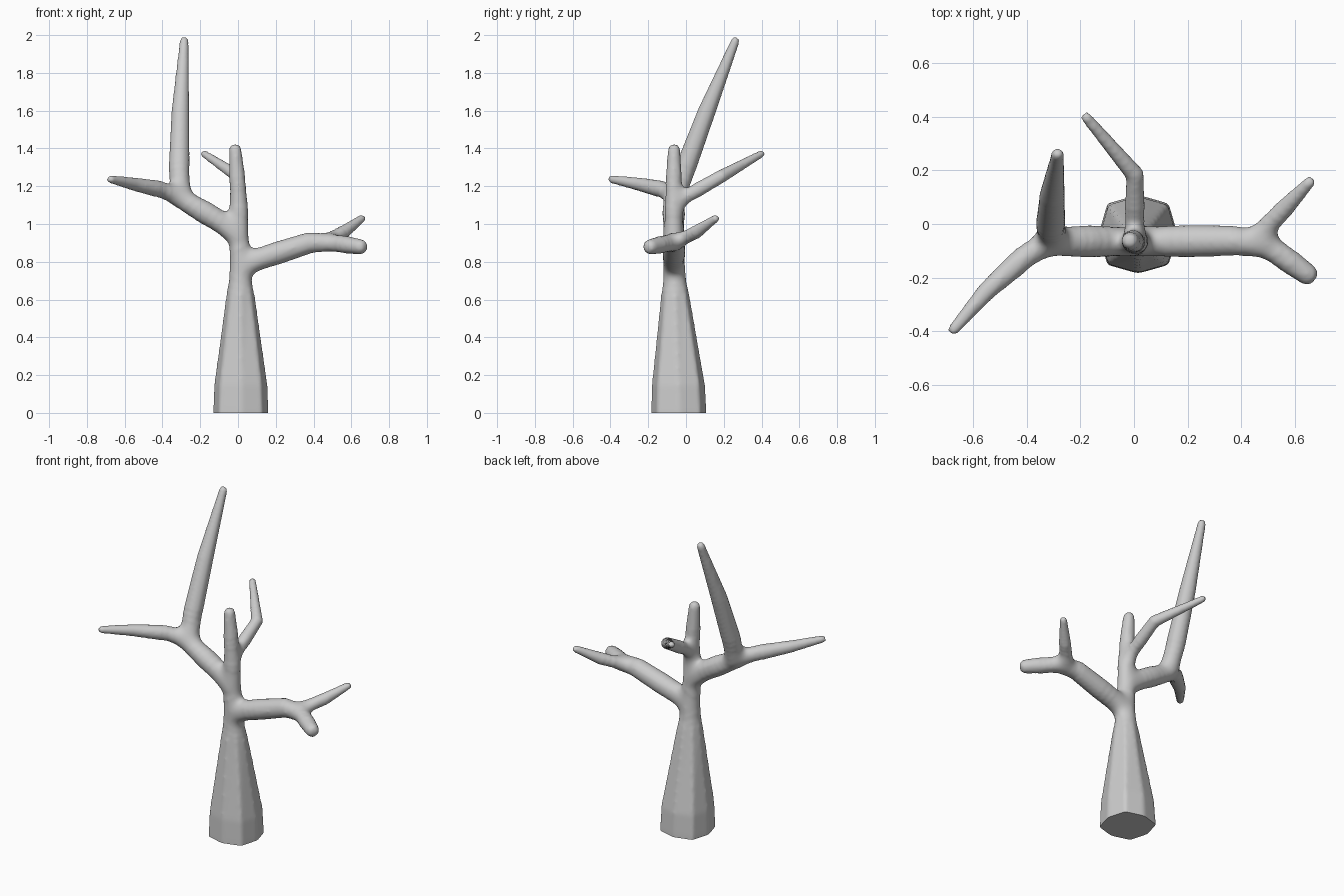
import bpy, bmesh, math
from mathutils import Vector

if "Cube" in bpy.data.objects:
    bpy.data.objects.remove(bpy.data.objects["Cube"])

# Each limb: (x, y, z, radius) along its centre line
TRUNK = [(.015, -.038, -.06, .147), (.015, -.038, .02, .147), (.015, -.04, .15, .142),
         (.013, -.06, .70, .066), (.008, -.065, .90, .057), (.003, -.065, 1.15, .052),
         (-.015, -.063, 1.40, .034)]
LIMBS = [
    # left bough and its forward tip
    [(.01, -.065, .93, .06), (-.10, -.065, 1.02, .062), (-.31, -.065, 1.145, .06),
     (-.40, -.115, 1.185, .048), (-.55, -.25, 1.215, .036), (-.675, -.395, 1.241, .022)],
    # tall upright
    [(-.30, -.06, 1.13, .062), (-.312, -.01, 1.28, .057), (-.305, .11, 1.60, .048),
     (-.285, .262, 1.975, .024)],
    # right bough and its forward fork
    [(.01, -.065, .77, .06), (.10, -.065, .815, .064), (.38, -.062, .905, .057),
     (.50, -.08, .905, .054), (.65, -.19, .883, .041)],
    # right bough, rear fork
    [(.46, -.05, .91, .05), (.56, .055, .962, .036), (.657, .158, 1.034, .022)],
    # rear twig
    [(0, -.06, 1.09, .045), (.003, 0, 1.15, .042), (.003, .185, 1.255, .036),
     (-.18, .40, 1.376, .021)],
]
# Where limbs meet: (x, y, z, blend distance)
JOINTS = [(-.02, -.065, .97, .17), (-.31, -.055, 1.17, .16), (.05, -.065, .79, .17),
          (.49, -.05, .91, .13), (0, -.05, 1.14, .12)]


def add_tube(bm, path, sides, square=False):
    """Tapered closed tube with a rounded tip."""
    pts = [(Vector(p[:3]), p[3]) for p in path]
    d = (pts[-1][0] - pts[-2][0]).normalized()
    tip, r = pts[-1]
    pts += [(tip + d * r * .45, r * .85), (tip + d * r * .75, r * .5)]
    overall = (tip - pts[0][0]).normalized()
    ref = Vector((1, 0, 0)) if abs(overall.z) > .75 else Vector((0, 0, 1))
    rings = []
    for i, (p, r) in enumerate(pts):
        t = (pts[min(i + 1, len(pts) - 1)][0] - pts[max(i - 1, 0)][0]).normalized()
        if square and i < 3:
            t = Vector((0, 0, 1))
        u = (ref - t * ref.dot(t)).normalized()
        v = t.cross(u)
        ring = []
        for k in range(sides):
            a = math.tau * k / sides
            rr = r * 1.1 if square and i < 3 and k % 2 else r
            ring.append(bm.verts.new(p + (u * math.cos(a) + v * math.sin(a)) * rr))
        rings.append(ring)
    for a, b in zip(rings, rings[1:]):
        for k in range(sides):
            n = (k + 1) % sides
            bm.faces.new((a[k], a[n], b[n], b[k]))
    bm.faces.new(rings[0][::-1])
    bm.faces.new(rings[-1])


# Overlapping trunk and limbs
bm = bmesh.new()
add_tube(bm, TRUNK, 8, square=True)
for limb in LIMBS:
    add_tube(bm, limb, 12)
mesh = bpy.data.meshes.new("bare_tree")
bm.to_mesh(mesh)
bm.free()
tree = bpy.data.objects.new("bare_tree", mesh)
bpy.context.collection.objects.link(tree)

# Fuse into one skin
rm = tree.modifiers.new("fuse", 'REMESH')
rm.mode = 'VOXEL'
rm.voxel_size = .011
bpy.context.view_layer.objects.active = tree
tree.select_set(True)
bpy.ops.object.modifier_apply(modifier=rm.name)

# Soften the joints, then cut the base flat
bm = bmesh.new()
bm.from_mesh(tree.data)
for _ in range(3):
    bmesh.ops.smooth_vert(bm, verts=bm.verts[:], factor=.5,
                          use_axis_x=True, use_axis_y=True, use_axis_z=True)
for scale, count in ((1, 8), (.8, 12), (.6, 12)):
    near = [v for v in bm.verts
            if any((v.co - Vector(j[:3])).length < j[3] * scale for j in JOINTS)]
    for _ in range(count):
        bmesh.ops.smooth_vert(bm, verts=near, factor=.5,
                              use_axis_x=True, use_axis_y=True, use_axis_z=True)
cut = bmesh.ops.bisect_plane(bm, geom=bm.verts[:] + bm.edges[:] + bm.faces[:],
                             plane_co=(0, 0, .004), plane_no=(0, 0, 1), clear_inner=True)
rim = [e for e in cut["geom_cut"] if isinstance(e, bmesh.types.BMEdge)]
bmesh.ops.contextual_create(bm, geom=rim)
bmesh.ops.translate(bm, verts=bm.verts[:], vec=(0, 0, -.004))
bmesh.ops.recalc_face_normals(bm, faces=bm.faces[:])
bm.to_mesh(tree.data)
bm.free()
bpy.ops.object.shade_smooth_by_angle(angle=math.radians(50))
